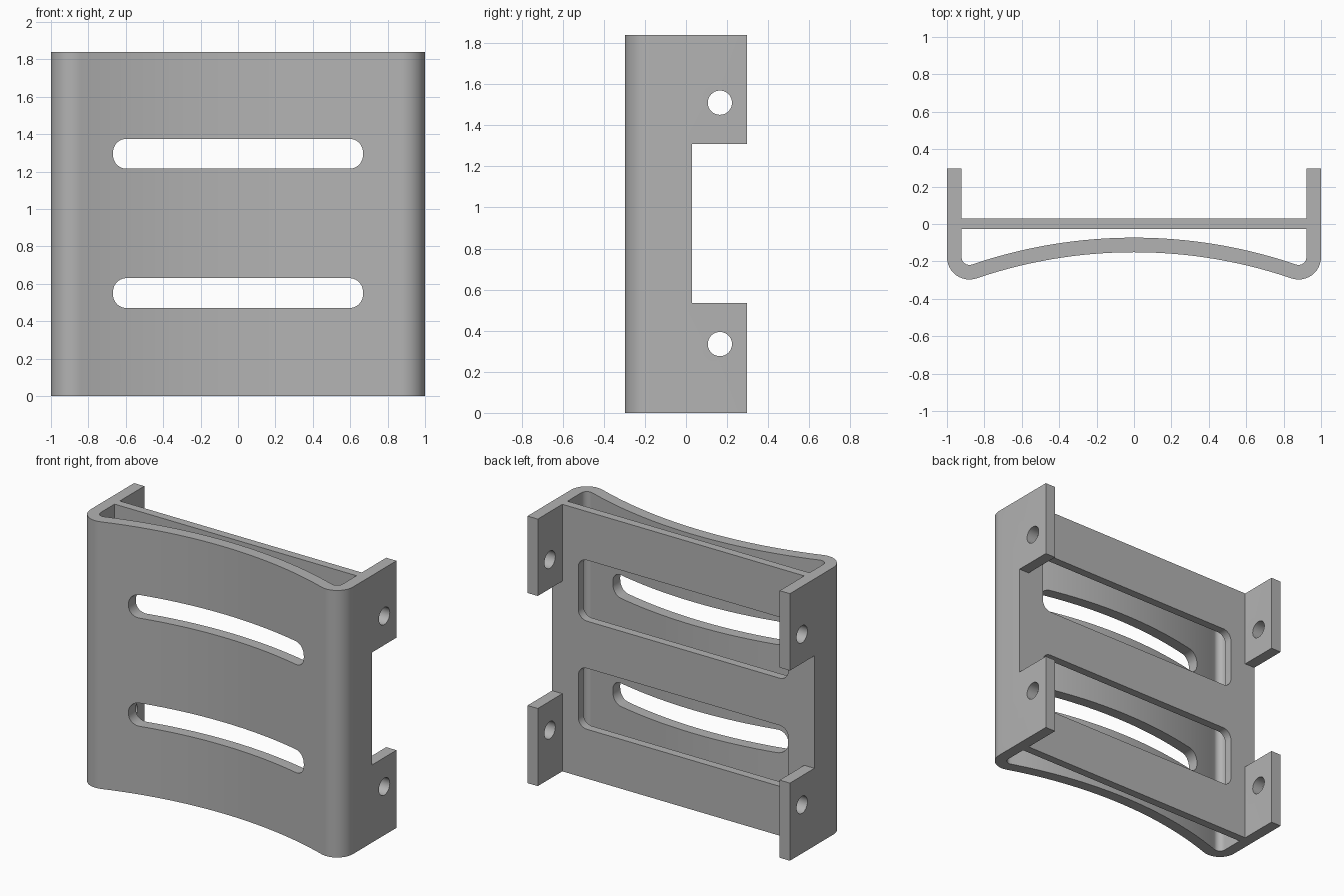
import bpy
import bmesh
from math import sin, cos, pi, atan2, sqrt
from mathutils import Vector

if "Cube" in bpy.data.objects:
    bpy.data.objects.remove(bpy.data.objects["Cube"])

grey = bpy.data.materials.new("plain grey")
grey.use_nodes = True
colour = (0.45, 0.45, 0.45, 1)
grey.diffuse_color = colour
grey.node_tree.nodes["Principled BSDF"].inputs["Base Color"].default_value = colour

HEIGHT = 1.84
WALL = 0.078
BACK = 0.297
PLATE_FRONT, PLATE_BACK = -0.027, 0.03
SLOT_HEIGHTS = (0.55, 1.295)
HOLE_HEIGHTS = (0.335, 1.51)


def prism(name, outline, axis, start, end):
    """Extrude a flat outline along x, y or z."""
    place = {"x": lambda a, b, d: (d, a, b),
             "y": lambda a, b, d: (a, d, b),
             "z": lambda a, b, d: (a, b, d)}[axis]
    bm = bmesh.new()
    face = bm.faces.new([bm.verts.new(place(a, b, start)) for a, b in outline])
    extruded = bmesh.ops.extrude_face_region(bm, geom=[face])["geom"]
    moved = [v for v in extruded if isinstance(v, bmesh.types.BMVert)]
    bmesh.ops.translate(bm, verts=moved, vec=Vector(place(0, 0, end - start)))
    bmesh.ops.recalc_face_normals(bm, faces=bm.faces[:])
    mesh = bpy.data.meshes.new(name)
    bm.to_mesh(mesh)
    bm.free()
    mesh.materials.append(grey)
    obj = bpy.data.objects.new(name, mesh)
    bpy.context.collection.objects.link(obj)
    return obj


def arc(cx, cy, radius, begin, finish, steps):
    return [(cx + radius * cos(begin + (finish - begin) * i / steps),
             cy + radius * sin(begin + (finish - begin) * i / steps))
            for i in range(steps + 1)]


def rounded_rectangle(cx, cy, half_w, half_h, radius):
    points = []
    for i, (sx, sy) in enumerate(((1, 1), (-1, 1), (-1, -1), (1, -1))):
        points += arc(cx + sx * (half_w - radius), cy + sy * (half_h - radius),
                      radius, i * pi / 2, (i + 1) * pi / 2, 10)
    return points


def cut(target, cutters):
    bpy.context.view_layer.objects.active = target
    for cutter in cutters:
        cutter.hide_render = True
        mod = target.modifiers.new("cut", "BOOLEAN")
        mod.operation = "DIFFERENCE"
        mod.solver = "EXACT"
        mod.object = cutter
        bpy.ops.object.modifier_apply(modifier=mod.name)
        bpy.data.objects.remove(cutter)


# Bowed front panel with rounded corners and straight side walls
corner = 0.12
corner_x = 1 - corner
inner_radius = 2.685
bow_y = -0.073 - inner_radius
outer_radius = inner_radius - WALL
corner_y = bow_y + sqrt((outer_radius + corner) ** 2 - corner_x ** 2)
bend = atan2(bow_y - corner_y, -corner_x)
half_bow = atan2(corner_x, corner_y - bow_y)


def half_profile(wall_x, radius, bow_radius):
    side = [(wall_x, BACK)] + arc(corner_x, corner_y, radius, 0, bend, 12)
    return side + arc(0, bow_y, bow_radius, pi / 2 - half_bow, pi / 2, 20)[1:]


def full_profile(half):
    return half + [(-x, y) for x, y in reversed(half[:-1])]


outer = full_profile(half_profile(1, corner, outer_radius))
inner = full_profile(half_profile(1 - WALL, corner - WALL, inner_radius))
shell = prism("bracket_shell", outer + inner[::-1], "z", 0, HEIGHT)

# Openings in the shell: front slots, side notch, bolt holes
openings = [prism("front_slot_cutter", rounded_rectangle(0, z, 0.668, 0.08, 0.072),
                  "y", -0.6, 0) for z in SLOT_HEIGHTS]
notch = [(PLATE_BACK, 0.535), (0.6, 0.535), (0.6, 1.31), (PLATE_BACK, 1.31)]
openings.append(prism("notch_cutter", notch, "x", -1.2, 1.2))
for z in HOLE_HEIGHTS:
    openings.append(prism("bolt_hole_cutter", arc(0.165, z, 0.059, 0, 2 * pi, 40)[:-1],
                          "x", -1.2, 1.2))
cut(shell, openings)

# Flat cross plate with two large windows
edge = 1 - WALL
plate = prism("cross_plate", [(-edge, 0), (edge, 0), (edge, HEIGHT), (-edge, HEIGHT)],
              "y", PLATE_FRONT, PLATE_BACK)
cut(plate, [prism("window_cutter", rounded_rectangle(0, z, 0.8, 0.21, 0.065),
                  "y", -0.1, 0.1) for z in SLOT_HEIGHTS])

# Smooth curved faces, keep edges sharp
bpy.ops.object.select_all(action="DESELECT")
for part in (shell, plate):
    part.select_set(True)
bpy.context.view_layer.objects.active = shell
bpy.ops.object.shade_smooth_by_angle(angle=pi / 6)
